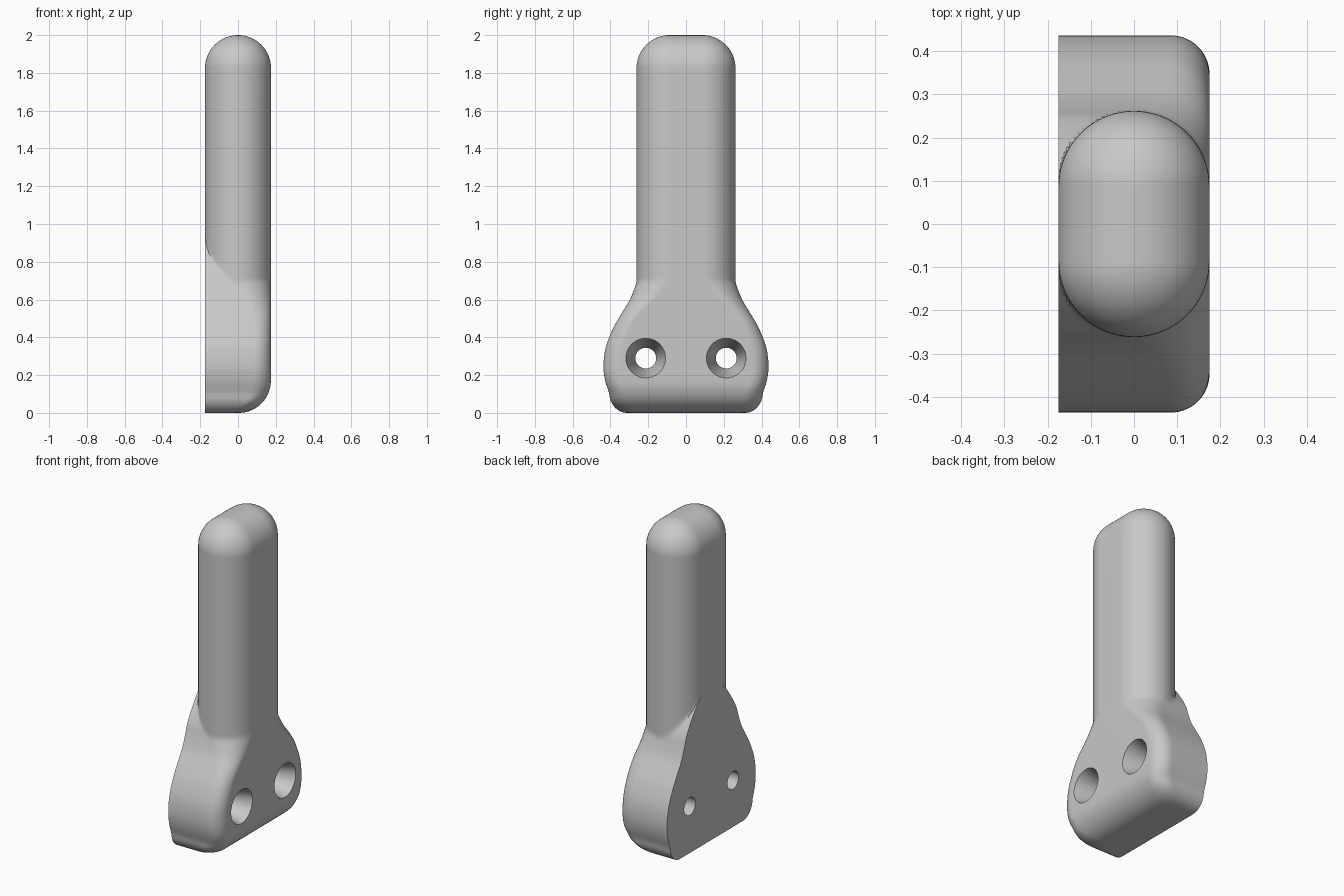
import bpy, bmesh, math

cube = bpy.data.objects.get("Cube")
if cube:
    bpy.data.objects.remove(cube, do_unlink=True)

R = 0.175        # half thickness, and radius of the grip's rounded sides
FLAT = 0.087     # half width of the grip's flat faces
COLS = 40        # points along each side of a cross-section
BLEND_END = 0.96 # height where the foot has fully merged into the grip

# Half width of the foot by height
FLANK = [(0.1, 0.405), (0.17, 0.428), (0.25, 0.437), (0.35, 0.424), (0.45, 0.385),
         (0.52, 0.345), (0.6, 0.297), (0.67, 0.269), (0.74, 0.244), (0.85, 0.175),
         (BLEND_END, FLAT)]


def smooth(t):
    t = min(max(t, 0), 1)
    return t * t * (3 - 2 * t)


def spline(points, z):
    """Smooth curve through (z, value) points."""
    def slope(i):
        a, b = points[max(i - 1, 0)], points[min(i + 1, len(points) - 1)]
        return (b[1] - a[1]) / (b[0] - a[0])
    for i in range(len(points) - 1):
        (z0, v0), (z1, v1) = points[i], points[i + 1]
        if z <= z1:
            h = z1 - z0
            t = (z - z0) / h
            s = smooth(t)
            return (v0 * (1 - s) + v1 * s + h * t * (1 - t) ** 2 * slope(i)
                    - h * t * t * (1 - t) * slope(i + 1))
    return points[-1][1]


def foot_width(z):
    if z < 0.1:
        return 0.31 + 0.95 * math.sqrt(max(0.01 - (z - 0.1) ** 2, 0))
    return spline(FLANK, z)


def section(z):
    """One side of the cross-section, as (x, half width) from back to front."""
    rho = R if z <= 2 - R else math.sqrt(max(R * R - (z - 2 + R) ** 2, 1e-6))
    back, front = -rho, rho
    if z < 0.17:
        front = 0.004 + math.sqrt(max(0.17 ** 2 - (z - 0.17) ** 2, 0))
    fillet = 0.09 + (R - 0.09) * smooth((z - 0.48) / 0.26)
    pts = []
    for i in range(COLS + 1):
        x = (back + front) / 2 - (front - back) / 2 * math.cos(math.pi * i / COLS)
        y = 0
        if z > 0.4:
            y = FLAT + math.sqrt(max(rho * rho - x * x, 0))
        if z < BLEND_END:
            into = max(x - (front - fillet), 0)
            y = max(y, foot_width(z) - fillet + math.sqrt(max(fillet ** 2 - into ** 2, 0)))
        pts.append((x, y))
    return pts


# Heights of the cross-sections
heights = [0.17 * (1 - math.cos(math.pi / 2 * i / 14)) for i in range(15)]
heights += [0.17 + (BLEND_END - 0.17) * i / 48 for i in range(1, 49)]
heights += [1.2, 1.5]
heights += [2 - R + R * math.sin(math.pi / 2 * i / 16) for i in range(17)]

# Body lofted through the cross-sections
bm = bmesh.new()
rings = []
for z in heights:
    side = section(z)
    loop = side + [(x, -y) for x, y in reversed(side)]
    rings.append([bm.verts.new((x, y, z)) for x, y in loop])
for low, high in zip(rings, rings[1:]):
    n = len(low)
    for i in range(n):
        j = (i + 1) % n
        bm.faces.new((low[i], low[j], high[j], high[i]))
bm.faces.new(rings[0])
bm.faces.new(rings[-1])
bmesh.ops.recalc_face_normals(bm, faces=bm.faces)
mesh = bpy.data.meshes.new("handle_body")
bm.to_mesh(mesh)
bm.free()
body = bpy.data.objects.new("handle_body", mesh)
bpy.context.collection.objects.link(body)

grey = bpy.data.materials.new("light_grey")
grey.use_nodes = True
grey.diffuse_color = (0.58, 0.58, 0.58, 1)
grey.node_tree.nodes["Principled BSDF"].inputs["Base Color"].default_value = (0.58, 0.58, 0.58, 1)
mesh.materials.append(grey)


def screw_cutter(name, y, z):
    """Turned cutter: straight bore at the back, tapered countersink at the front."""
    bm = bmesh.new()
    profile = [(-0.3, 0.055), (0.0, 0.055), (R, 0.105), (R + 0.05, 0.119)]
    loops = []
    for x, r in profile:
        loops.append([bm.verts.new((x, y + r * math.cos(a), z + r * math.sin(a)))
                      for a in (math.tau * k / 48 for k in range(48))])
    for a, b in zip(loops, loops[1:]):
        for k in range(48):
            m = (k + 1) % 48
            bm.faces.new((a[k], a[m], b[m], b[k]))
    bm.faces.new(loops[0])
    bm.faces.new(loops[-1])
    bmesh.ops.recalc_face_normals(bm, faces=bm.faces)
    me = bpy.data.meshes.new(name)
    bm.to_mesh(me)
    bm.free()
    me.materials.append(grey)
    ob = bpy.data.objects.new(name, me)
    bpy.context.collection.objects.link(ob)
    ob.hide_render = True
    return ob


# Two countersunk screw holes through the foot
bpy.ops.object.select_all(action='DESELECT')
bpy.context.view_layer.objects.active = body
body.select_set(True)
for name, y in (("left_hole_cutter", 0.213), ("right_hole_cutter", -0.213)):
    cutter = screw_cutter(name, y, 0.29)
    cut = body.modifiers.new(name, 'BOOLEAN')
    cut.operation = 'DIFFERENCE'
    cut.solver = 'EXACT'
    cut.object = cutter
    bpy.ops.object.modifier_apply(modifier=cut.name)
    bpy.data.objects.remove(cutter, do_unlink=True)

# Smooth surfaces with crisp back and hole edges
bpy.ops.object.shade_smooth_by_angle(angle=math.radians(35))
weighted = body.modifiers.new("even_shading", 'WEIGHTED_NORMAL')
weighted.keep_sharp = True
